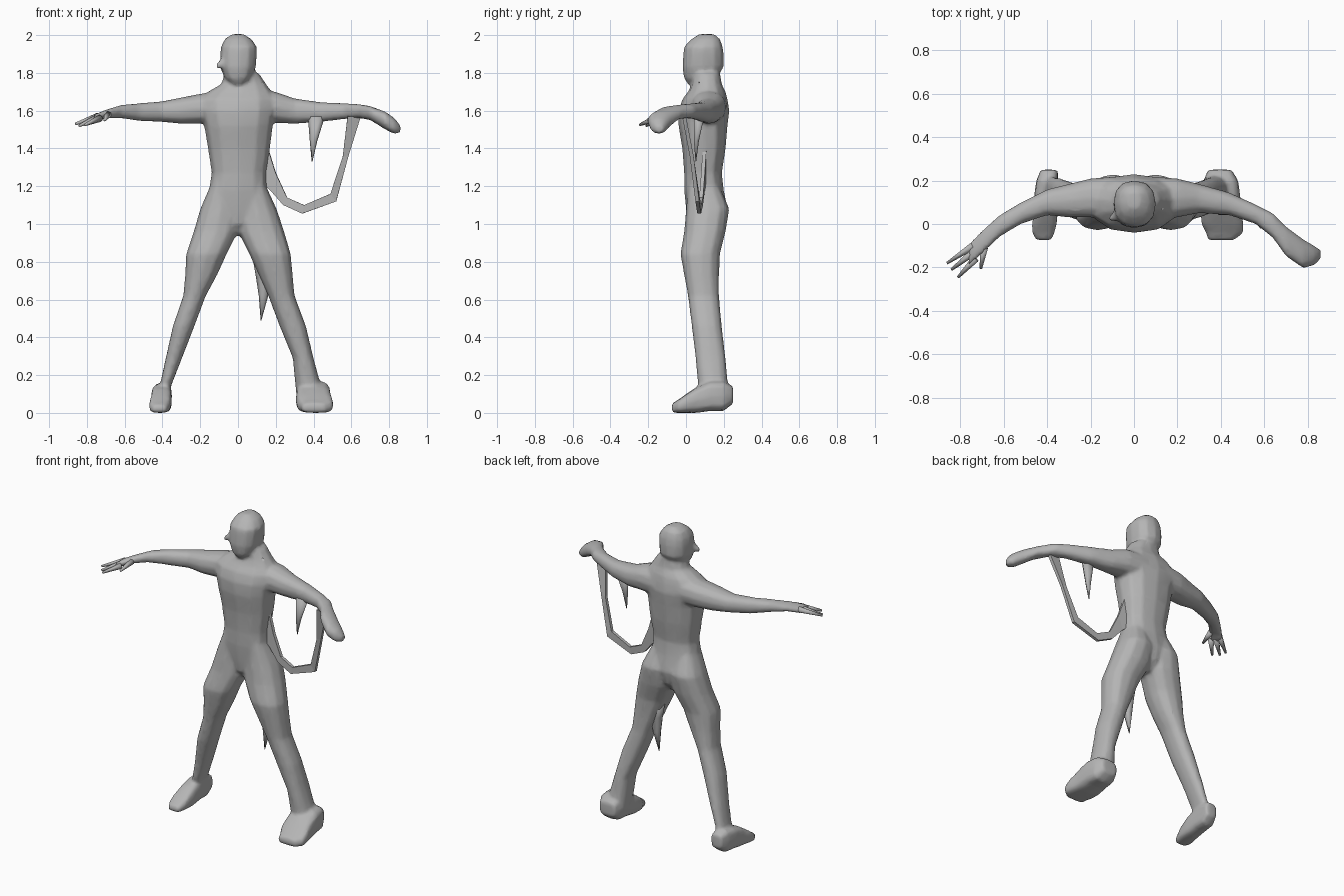
import bpy, bmesh, math
from mathutils import Vector, Matrix

CM = 0.01  # all part sizes below are in centimetres

default_cube = bpy.data.objects.get("Cube")
if default_cube:
    bpy.data.objects.remove(default_cube, do_unlink=True)

grey = bpy.data.materials.new("plain grey")
grey.use_nodes = True
grey.diffuse_color = (0.46, 0.46, 0.46, 1)
grey.node_tree.nodes["Principled BSDF"].inputs["Base Color"].default_value = grey.diffuse_color


def place(axis, along, a, b):
    """Point of a cross-section that lies square to the given axis."""
    if axis == "x":
        return Vector((along, a, b)) * CM
    if axis == "y":
        return Vector((a, along, b)) * CM
    return Vector((a, b, along)) * CM


def soften(value, power):
    return math.copysign(abs(value) ** power, value)


def loft(bm, axis, sections, sides=12, power=0.85):
    """Closed skin through sections (along, a_min, a_max, b_min, b_max)."""
    rings = []
    for along, a_min, a_max, b_min, b_max in sections:
        ring = []
        for i in range(sides):
            angle = math.tau * i / sides
            a = (a_min + a_max + (a_max - a_min) * soften(math.cos(angle), power)) / 2
            b = (b_min + b_max + (b_max - b_min) * soften(math.sin(angle), power)) / 2
            ring.append(bm.verts.new(place(axis, along, a, b)))
        rings.append(ring)
    faces = [bm.faces.new(rings[0]), bm.faces.new(rings[-1])]
    for low, high in zip(rings, rings[1:]):
        for i in range(sides):
            j = (i + 1) % sides
            faces.append(bm.faces.new((low[i], low[j], high[j], high[i])))
    bmesh.ops.recalc_face_normals(bm, faces=faces)


def taper(bm, start, end, start_radius, end_radius, sides=8):
    """Tapered rod from start to end."""
    start, end = Vector(start) * CM, Vector(end) * CM
    span = end - start
    turn = span.to_track_quat("Z", "Y").to_matrix().to_4x4()
    bmesh.ops.create_cone(bm, cap_ends=True, segments=sides, depth=span.length,
                          radius1=start_radius * CM, radius2=end_radius * CM,
                          matrix=Matrix.Translation((start + end) / 2) @ turn)


def finish(bm, name, smooth=True):
    mesh = bpy.data.meshes.new(name)
    bm.to_mesh(mesh)
    bm.free()
    mesh.materials.append(grey)
    if smooth:
        mesh.shade_smooth()
    obj = bpy.data.objects.new(name, mesh)
    bpy.context.scene.collection.objects.link(obj)
    return obj


body = bmesh.new()

# torso and neck
loft(body, "z", [
    (94, -4, 4, 6, 15), (100, -10, 10, 1, 20), (108, -18, 18, 0, 22),
    (118, -15.5, 15.5, -1, 20), (127, -14, 15, -1, 19), (140, -16, 17, -2, 21),
    (152, -18, 18.5, -4, 22), (160, -20, 20, -4, 23), (166, -20, 20, -2, 22),
    (170, -16, 18, 1, 21), (174, -9, 15, 3, 19), (180, -7, 11, 4, 18)])

# head, turned towards its right
loft(body, "z", [
    (174, -3, 3, 1, 9), (177, -7, 7, -1, 16), (183, -9.5, 9.5, -2, 20),
    (190, -9.5, 10, -1.5, 20), (194, -9, 10, -1, 19.5), (198, -7, 7, 3, 18),
    (200.5, -3, 3, 7, 15)])
taper(body, (-5, 5, 187), (-11.5, 2, 183), 4, 1)

# left leg with a wide boot
loft(body, "z", [
    (122, 2, 14, 1, 17), (108, -1, 20.5, 0, 23), (96, 0, 24.5, -1, 21),
    (84, 6, 28, -3, 18), (73, 11, 29, -1, 17.5), (62, 16, 30, 1, 17.5),
    (46, 22, 36, 3, 19), (29, 29, 40, 5, 21), (18, 30, 43, 6, 22), (8, 31, 46, 7, 23)])

# right leg, thin at the ankle
loft(body, "z", [
    (122, -14, -2, 1, 17), (108, -20, 1, 0, 23), (96, -23.5, 0, -1, 21),
    (84, -27.5, -6, -3, 18), (73, -28, -11, -1, 17.5), (62, -29, -17, 1, 17.5),
    (46, -34.5, -23, 3, 19), (28, -38.5, -30, 7, 21), (14, -41.5, -35.5, 9, 22),
    (7, -43, -35, 9, 23)])

# feet, each from heel to toe
loft(body, "y", [
    (25, 34, 45, 5, 14), (20, 32, 48, 1, 17), (13, 31, 49, 1, 17), (6, 30.5, 49.5, 0, 14),
    (0, 31, 50.5, 0, 10), (-4, 33, 50.5, 0, 7), (-7.5, 34, 46, 0, 5)], power=0.6)
loft(body, "y", [
    (25, -43, -35, 5, 14), (20, -45, -35, 1, 16), (13, -46, -35, 1, 15), (6, -46, -35, 0, 13),
    (0, -47, -35.5, 0, 9), (-4, -47, -36.5, 0, 6), (-7.5, -45, -38, 0, 4)], power=0.6)

# left arm ending in a closed hand
loft(body, "x", [
    (8, 2, 22, 153, 171), (20, 3, 21, 153.5, 170), (30, 5, 18.5, 153, 166.5),
    (44, 4, 14.5, 154, 164.5), (56, 0, 9, 155.5, 164), (64, -6.5, 5, 156, 163.5),
    (70, -15, -1, 155, 162.5), (78, -20.5, -7, 150, 159.5), (83, -19, -10, 147.5, 156),
    (86, -16, -12, 148.5, 152)])

# right arm ending in an open palm
loft(body, "x", [
    (-8, 2, 22, 153, 170.5), (-20, 3, 21, 153, 169), (-30, 3, 18.5, 153, 167),
    (-40, 4, 16, 154, 165), (-52, 0, 10, 154.5, 164), (-62, -6, 4, 156, 163),
    (-70, -14, -3, 156, 160.5), (-76, -19, -9, 154, 158)])

# blend the body parts into one skin
body = finish(body, "body")
skin = body.modifiers.new("skin", "REMESH")
skin.mode = "VOXEL"
skin.voxel_size = 0.011
skin.use_smooth_shade = True
relax = body.modifiers.new("relax", "SMOOTH")
relax.factor = 0.5
relax.iterations = 4
thin = body.modifiers.new("thin", "DECIMATE")
thin.ratio = 0.3

# fingers and thumb of the open hand
fingers = bmesh.new()
for root, tip in [((-74, -10, 157), (-86, -18, 153)),
                  ((-74, -13, 156.5), (-84, -21, 152)),
                  ((-73, -16, 156), (-81, -24.5, 152.5)),
                  ((-69, -11, 158), (-70.5, -20.5, 155))]:
    taper(fingers, root, tip, 2, 0.7, sides=6)
finish(fingers, "right_fingers")

# torn cloth points under the left arm and behind the left leg
tatters = bmesh.new()
loft(tatters, "z", [(133, 39, 39.4, 5, 5.4), (144, 38, 42, 4, 7), (157, 37, 46, 4, 10)], sides=6)
loft(tatters, "z", [(49, 12, 12.4, 10, 10.4), (62, 11, 16, 8, 13), (72, 9.5, 18, 7, 14),
                    (86, 7, 18, 6, 15)], sides=6)
finish(tatters, "cloth_tatters")

# hanging strap from the left forearm to the hip: (outer x, z, inner x, z, depth)
strap = bmesh.new()
edges = []
for x_out, z_out, x_in, z_in, depth in [
        (65, 157, 58, 157, -1), (58.5, 136, 55.5, 136, 3), (52, 112, 49, 116, 6),
        (34, 105.5, 35, 110, 7), (24, 110, 26, 114, 8), (17, 118, 20, 127, 9),
        (12, 122, 15, 143, 10)]:
    edges.append([strap.verts.new(place("y", depth, x, z))
                  for x, z in ((x_out, z_out), (x_in, z_in))])
for (a, b), (c, d) in zip(edges, edges[1:]):
    strap.faces.new((a, c, d, b))
strap = finish(strap, "hanging_strap", smooth=False)
thick = strap.modifiers.new("thickness", "SOLIDIFY")
thick.thickness = 0.02
thick.offset = 0
